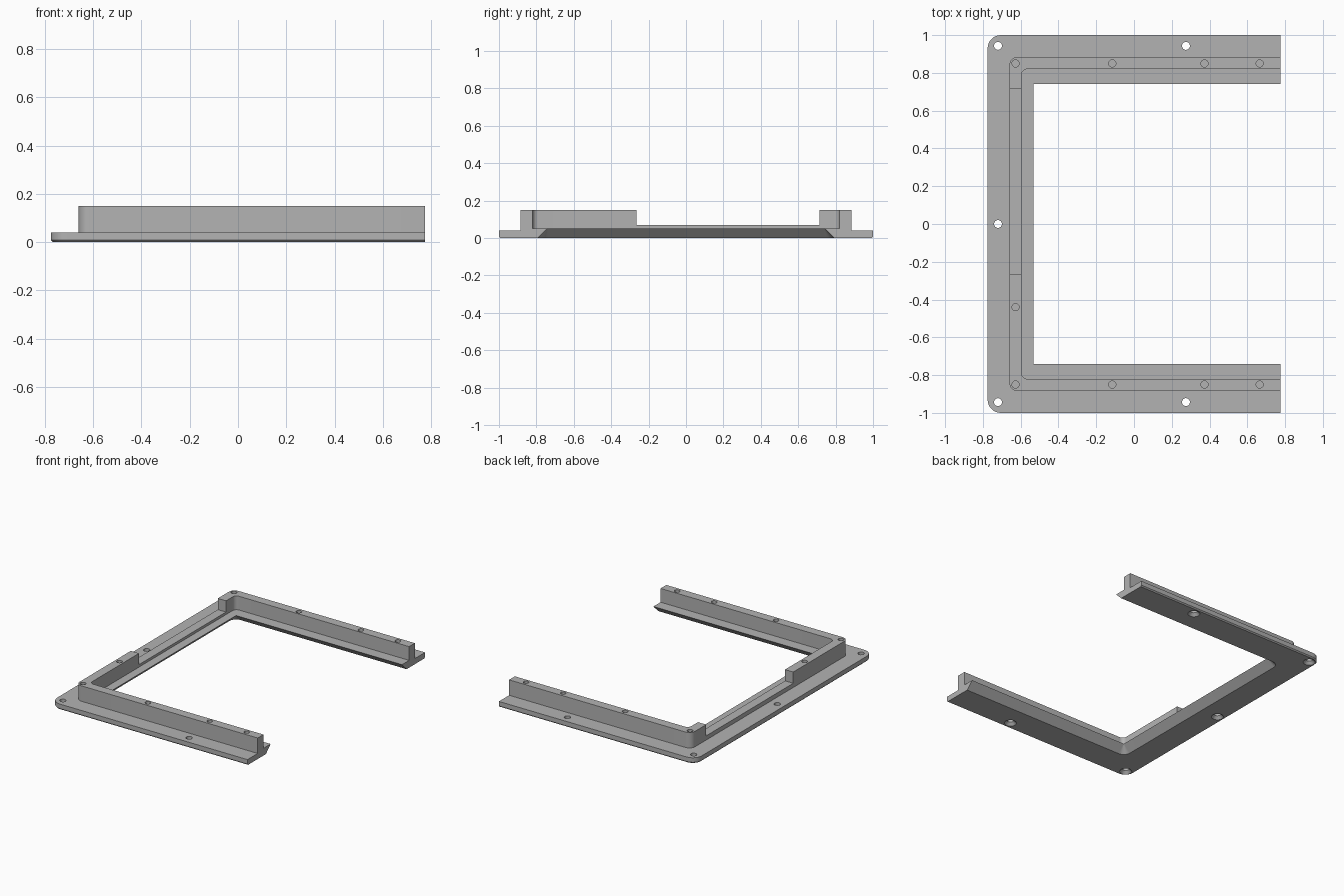
import bpy, bmesh
from math import sin, cos, pi, radians

cube = bpy.data.objects.get("Cube")
if cube:
    bpy.data.objects.remove(cube, do_unlink=True)

HALF_X, HALF_Y = 0.775, 1.0
ARC = 8

grey = bpy.data.materials.new("plain grey")
grey.use_nodes = True
colour = (0.45, 0.45, 0.45, 1)
grey.diffuse_color = colour
grey.node_tree.nodes["Principled BSDF"].inputs["Base Color"].default_value = colour


def finish(bm, name):
    bmesh.ops.recalc_face_normals(bm, faces=bm.faces)
    mesh = bpy.data.meshes.new(name)
    bm.to_mesh(mesh)
    bm.free()
    mesh.materials.append(grey)
    obj = bpy.data.objects.new(name, mesh)
    bpy.context.collection.objects.link(obj)
    return obj


def u_path(dx, dy, z, r):
    """Open U outline inset from the outer edge, with rounded corners."""
    x, y = -HALF_X + dx, HALF_Y - dy
    back = [(x + r - r * sin(a), y - r + r * cos(a), z)
            for a in (pi / 2 * i / ARC for i in range(ARC + 1))]
    back.insert(0, (HALF_X, y, z))
    return back + [(px, -py, pz) for px, py, pz in reversed(back)]


def lathe(bm, x, y, profile, sides=24):
    """Closed round cutter from (radius, height) pairs."""
    rings = [[bm.verts.new((x + r * cos(2 * pi * i / sides),
                            y + r * sin(2 * pi * i / sides), z))
              for i in range(sides)] for r, z in profile]
    for low, high in zip(rings, rings[1:]):
        for i in range(sides):
            j = (i + 1) % sides
            bm.faces.new((low[i], low[j], high[j], high[i]))
    bm.faces.new(rings[0])
    bm.faces.new(rings[-1])


def cut(target, cutter):
    cutter.hide_render = True
    mod = target.modifiers.new("cut", 'BOOLEAN')
    mod.operation = 'DIFFERENCE'
    mod.solver = 'EXACT'
    mod.object = cutter
    bpy.context.view_layer.objects.active = target
    bpy.ops.object.modifier_apply(modifier=mod.name)
    bpy.data.objects.remove(cutter, do_unlink=True)


# Frame section swept round the U: flange, upright wall, undercut inner lip
section = [
    (0.008, 0.008, 0, 0.062), (0, 0, 0.008, 0.07), (0, 0, 0.04, 0.07),
    (0.115, 0.115, 0.04, 0.045), (0.115, 0.115, 0.15, 0.045),
    (0.18, 0.18, 0.15, 0.03), (0.18, 0.18, 0.052, 0.03),
    (0.242, 0.26, 0.052, 0.001), (0.19, 0.208, 0, 0.053),
]
bm = bmesh.new()
rails = [[bm.verts.new(p) for p in u_path(*s)] for s in section]
for a, b in zip(rails, rails[1:] + rails[:1]):
    for i in range(len(a) - 1):
        bm.faces.new((a[i], a[i + 1], b[i + 1], b[i]))
for end in (0, -1):
    bm.faces.new([rail[end] for rail in rails])
frame = finish(bm, "frame")

# Lowered stretch of the side wall
bm = bmesh.new()
bmesh.ops.create_cube(bm, size=1)
bmesh.ops.scale(bm, vec=(0.14, 0.98, 0.2), verts=bm.verts)
bmesh.ops.translate(bm, vec=(-0.63, 0.225, 0.17), verts=bm.verts)
cut(frame, finish(bm, "wall_gap_cutter"))

# Countersunk flange holes and blind holes in the wall top
bm = bmesh.new()
screw = [(0.042, -0.002), (0.021, 0.02), (0.021, 0.06)]
blind = [(0.019, 0.075), (0.019, 0.17)]
lathe(bm, -0.72, 0, screw)
lathe(bm, -0.627, -0.44, blind)
for side in (-1, 1):
    for x in (-0.72, 0.275):
        lathe(bm, x, side * 0.943, screw)
    for x in (-0.627, -0.115, 0.373, 0.665):
        lathe(bm, x, side * 0.85, blind)
cut(frame, finish(bm, "hole_cutter"))

bpy.ops.object.select_all(action='DESELECT')
frame.select_set(True)
bpy.context.view_layer.objects.active = frame
bpy.ops.object.shade_smooth_by_angle(angle=radians(25))
